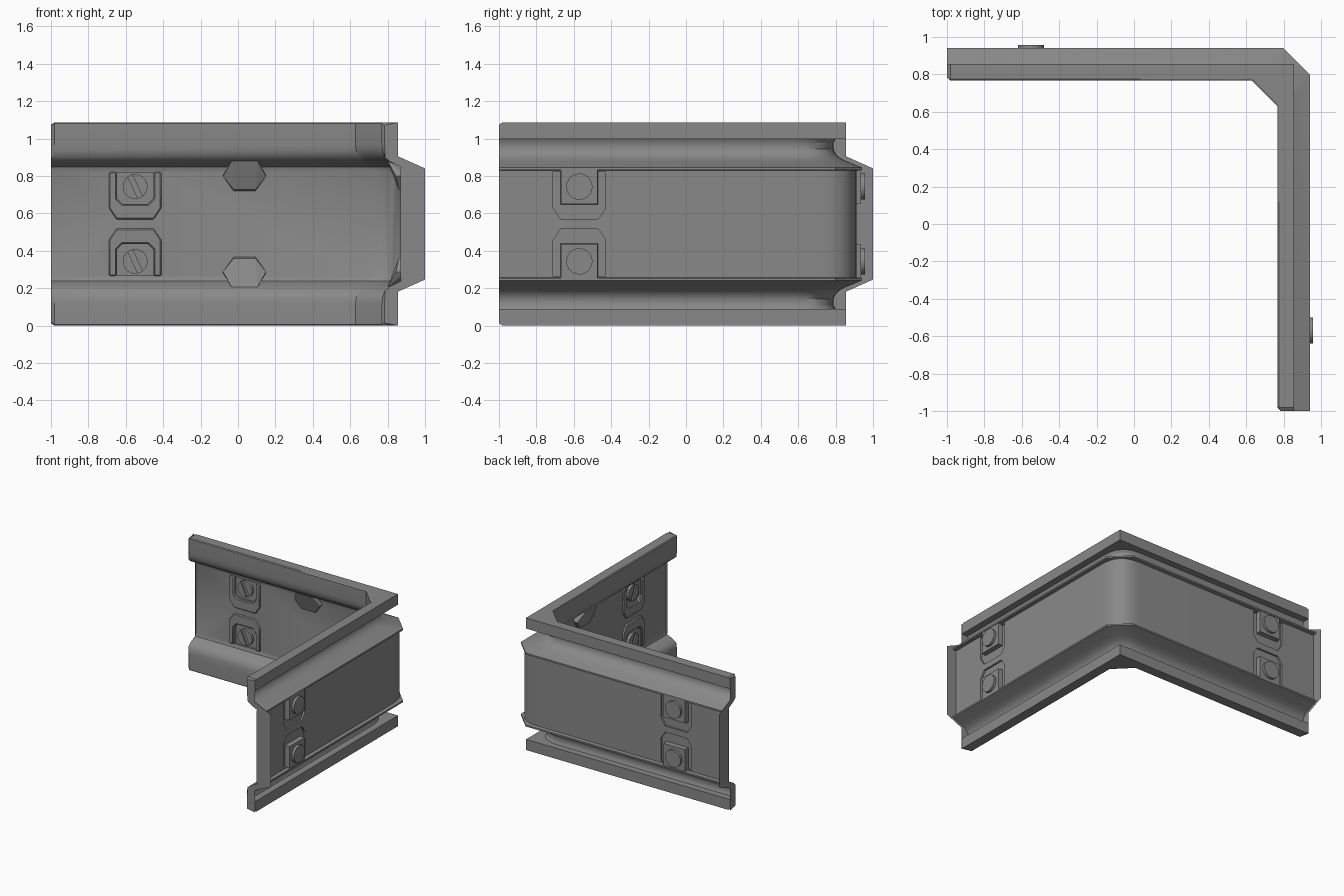
import bpy, bmesh
from math import cos, sin, radians, pi

if "Cube" in bpy.data.objects:
    bpy.data.objects.remove(bpy.data.objects["Cube"])

TOP = 1.086       # full height
MID = TOP / 2     # mid height of the section

grey = bpy.data.materials.new("steel_grey")
grey.use_nodes = True
colour = (0.25, 0.25, 0.25, 1)
grey.diffuse_color = colour
grey.node_tree.nodes["Principled BSDF"].inputs["Base Color"].default_value = colour


def shade(ob):
    bpy.ops.object.select_all(action='DESELECT')
    ob.select_set(True)
    bpy.context.view_layer.objects.active = ob
    bpy.ops.object.shade_smooth_by_angle(angle=radians(30))


def finish(name, bm, smooth=True):
    bmesh.ops.remove_doubles(bm, verts=bm.verts, dist=0.0005)
    bmesh.ops.recalc_face_normals(bm, faces=bm.faces)
    mesh = bpy.data.meshes.new(name)
    bm.to_mesh(mesh)
    bm.free()
    mesh.materials.append(grey)
    ob = bpy.data.objects.new(name, mesh)
    bpy.context.collection.objects.link(ob)
    if smooth:
        shade(ob)
    return ob


def place(arm, t, d, z):
    """t runs along the arm, d is the distance outward."""
    return (t, d, z) if arm == "back" else (d, t, z)


def prism(name, arm, outline, d0, d1, t0=0, side=1, taper=1.0, bevel=0):
    """Extrude a (t, height from middle) outline from depth d0 to d1."""
    bm = bmesh.new()
    ct = sum(p[0] for p in outline) / len(outline)
    ch = sum(p[1] for p in outline) / len(outline)
    rings = []
    for d, k in ((d0, 1.0), (d1, taper)):
        rings.append([bm.verts.new(place(arm, t0 + ct + (t - ct) * k, d,
                                         MID + side * (ch + (h - ch) * k)))
                      for t, h in outline])
    a, b = rings
    n = len(outline)
    bm.faces.new(a)
    bm.faces.new(b)
    for i in range(n):
        j = (i + 1) % n
        bm.faces.new((a[i], a[j], b[j], b[i]))
    ob = finish(name, bm)
    if bevel:
        mod = ob.modifiers.new("soft_edges", 'BEVEL')
        mod.width = bevel
        mod.segments = 1
    return ob


# Section: depth, height, corner cut, corner roundness
outer = [(.855, TOP, 0, 0), (.855, .998, 0, 0), (.80, .998, .2, 1), (.79, .98, .2, 1),
         (.788, .945, .2, 1), (.80, .917, .2, 1), (.825, .895, .19, .9), (.86, .878, .18, .6),
         (.94, .845, .14, 0), (.94, .832, .14, 0), (.912, .828, .2, 1)]
inner = [(.775, TOP, .14, 0), (.768, 1.08, .14, 0), (.768, .97, .14, 0), (.771, .935, .14, 0),
         (.785, .90, .14, .1), (.81, .878, .15, .3), (.85, .858, .17, .6),
         (.872, .848, .19, .9), (.88, .825, .2, 1)]


def flip(points):
    return [(p[0], 2 * MID - p[1], *p[2:]) for p in reversed(points)]


section = outer + flip(outer) + list(reversed(inner + flip(inner)))
STEPS = 8


def end_trim(d, z):
    """Bevel the lip's inner edges at the arm ends."""
    if d < .78:
        d += .015
    if abs(z - MID) > .53:
        z += .012 if z < MID else -.012
    return d, z


def corner_path(d, z, cut, rounded):
    """One rail of the sweep, round the corner from arm end to arm end."""
    end_d, end_z = end_trim(d, z)
    pts = [(-.999, end_d, end_z), (-.982, d, z)]
    for i in range(STEPS + 1):
        u = i / STEPS
        x = (1 - u) * (1 - rounded * u)
        y = u * (1 - rounded * (1 - u))
        pts.append((d - cut * x, d - cut * y, z))
    return pts + [(d, -.982, z), (end_d, -.999, end_z)]


# Swept rail
bm = bmesh.new()
rails = [[bm.verts.new(p) for p in corner_path(*s)] for s in section]
for k, a in enumerate(rails):
    b = rails[(k + 1) % len(rails)]
    for i in range(len(a) - 1):
        bm.faces.new((a[i], a[i + 1], b[i + 1], b[i]))
for end in (0, -1):
    bm.faces.new([r[end] for r in rails])
rail = finish("corner_rail", bm)

# Outlines, as (along, height from middle)
pad = [(-.14, .278), (-.14, .085), (-.10, .025), (.10, .025), (.14, .085), (.14, .278)]
ring = pad + [(.10, .278), (.10, .135), (.07, .105), (-.07, .105), (-.10, .135), (-.10, .278)]
window = [(-.097, .275), (-.097, .136), (-.069, .108), (.069, .108), (.097, .136), (.097, .275)]
block = [(-.10, .297), (-.10, .105), (.10, .105), (.10, .297)]
BOLT_H = .2


def arc(radius, start, stop, n):
    """Points round the bolt centre; an open arc closes along its chord."""
    angles = [radians(start + (stop - start) * i / n) for i in range(n + 1)]
    return [(radius * cos(a), BOLT_H + radius * sin(a)) for a in angles]


def cut_rail(arm, outline, d0, d1, t0, side):
    cutter = prism("cutter", arm, outline, d0, d1, t0, side)
    cutter.hide_render = True
    mod = rail.modifiers.new("cut", 'BOOLEAN')
    mod.operation = 'DIFFERENCE'
    mod.solver = 'EXACT'
    mod.object = cutter
    bpy.context.view_layer.objects.active = rail
    bpy.ops.object.modifier_apply(modifier=mod.name)
    bpy.data.objects.remove(cutter)


def gusset(name, arm, t0, side):
    """Wedge between the web and the lip."""
    bm = bmesh.new()
    for w, d, h in ((.07, .80, .337), (.115, .845, .255), (.115, .89, .26),
                    (.06, .858, .185), (.055, .89, .172), (.07, .89, .30)):
        for s in (-1, 1):
            bm.verts.new(place(arm, t0 + s * w, d, MID + side * h))
    bmesh.ops.convex_hull(bm, input=bm.verts)
    finish(name, bm, smooth=False)


# End plate outline, inner edge following the section
cap = [end_trim(p[0], p[1]) for p in inner + flip(inner)]
cap[len(inner) - 1:len(inner) + 1] = [(.868, .825), (.868, TOP - .825)]
tip = [(.855, .905), (1.0, .84)]
cap += [(.855, 0)] + [(d, TOP - z) for d, z in tip] + tip[::-1] + [(.855, TOP)]

for arm, bolt_t, gusset_t in (("back", -.55, .035), ("side", -.57, .09)):
    bm = bmesh.new()
    bm.faces.new([bm.verts.new(place(arm, -1, d, z)) for d, z in cap])
    finish(arm + "_end_plate", bm, smooth=False)

    for level, side in (("upper", 1), ("lower", -1)):
        tag = arm + "_" + level + "_"
        # Pocket pressed into the outer face, window through the web
        cut_rail(arm, pad, .93, .897, bolt_t, side)
        cut_rail(arm, window, .93, .86, bolt_t, side)
        # Pad, seat and bolt
        prism(tag + "pad_ring", arm, ring, .89, .868, bolt_t, side, bevel=.006)
        prism(tag + "bolt_seat", arm, block, .896, .936, bolt_t, side, taper=.97)
        prism(tag + "bolt_head", arm, arc(.07, 0, 345, 23), .92, .957, bolt_t, side)
        prism(tag + "screw_base", arm, arc(.066, 0, 345, 23), .90, .885, bolt_t, side)
        for part, turn in (("a", 115), ("b", 295)):
            prism(tag + "screw_half_" + part, arm,
                  arc(.066, turn * side + 12, turn * side + 168, 10),
                  .89, .874, bolt_t, side)
        gusset(tag + "gusset", arm, gusset_t, side)

shade(rail)
